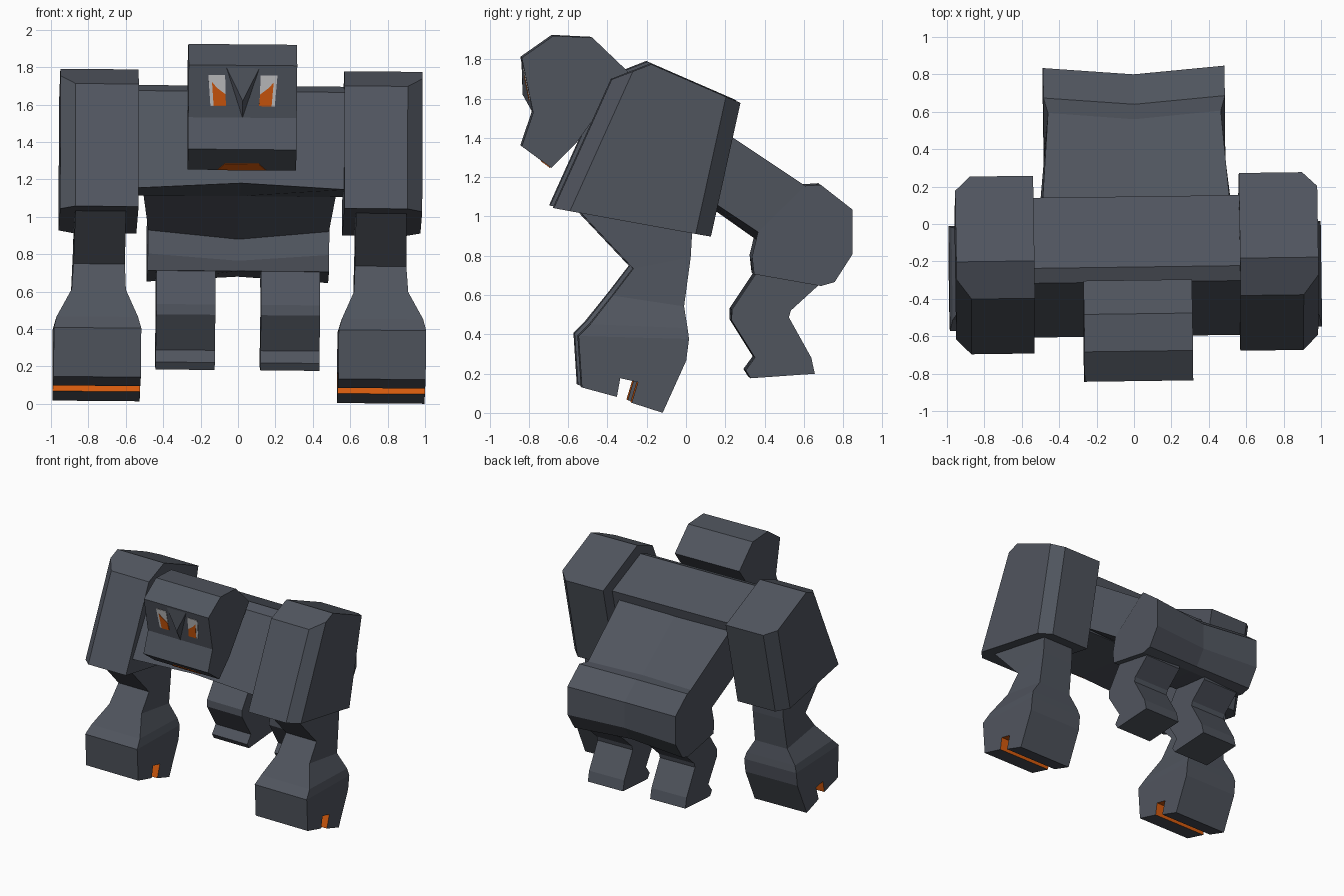
import bpy, bmesh, math
from mathutils import Matrix, Vector

if "Cube" in bpy.data.objects:
    bpy.data.objects.remove(bpy.data.objects["Cube"])

# The whole figure leans and turns by a fraction of a degree
TILT = Matrix.Rotation(0.0133, 4, 'Z') @ Matrix.Rotation(0.0087, 4, 'Y')


def material(name, rgb):
    m = bpy.data.materials.new(name)
    m.diffuse_color = (*rgb, 1)
    m.use_nodes = True
    m.node_tree.nodes["Principled BSDF"].inputs["Base Color"].default_value = m.diffuse_color
    return m


STONE = material("slate_grey", (0.08, 0.09, 0.112))
GLOW = material("ember_orange", (0.68, 0.105, 0.004))
WHITE = material("eye_white", (0.58, 0.58, 0.59))


def finish(name, bm, mats, mirror):
    bmesh.ops.recalc_face_normals(bm, faces=bm.faces)
    me = bpy.data.meshes.new(name)
    bm.to_mesh(me)
    bm.free()
    for m in mats:
        me.materials.append(m)
    ob = bpy.data.objects.new(name, me)
    bpy.context.collection.objects.link(ob)
    ob.matrix_world = TILT
    if mirror:
        ob.modifiers.new("mirror", 'MIRROR').use_mirror_merge = False
    return ob


def loft(name, rings, mats=(STONE,), mirror=False, bevel=(), width=0.08, glow=()):
    """Skin equal-length rings; bevel / recolour sides by profile index."""
    bm = bmesh.new()
    vs = [[bm.verts.new(p) for p in r] for r in rings]
    n = len(rings[0])
    for a, b in zip(vs, vs[1:]):
        for i in range(n):
            j = (i + 1) % n
            f = bm.faces.new((a[i], a[j], b[j], b[i]))
            f.material_index = 1 if i in glow else 0
    bm.faces.new(vs[0])
    bm.faces.new(vs[-1])
    if bevel:
        edges = [bm.edges.get((vs[-1][i], vs[-1][(i + 1) % n])) for i in bevel]
        bmesh.ops.bevel(bm, geom=edges, offset=width, segments=1,
                        profile=0.5, affect='EDGES')
    return finish(name, bm, mats, mirror)


def prism(name, pts, x0, x1, **kw):
    """Extrude a side profile of (y, z) points from x0 to x1."""
    return loft(name, [[(x, y, z) for y, z in pts] for x in (x0, x1)], **kw)


# Head with overhanging brow and jutting jaw
prism("head", [(-0.84, 1.81), (-0.68, 1.922), (-0.48, 1.912), (-0.30, 1.74),
               (-0.56, 1.38), (-0.69, 1.25), (-0.84, 1.36), (-0.782, 1.53)],
      -0.29, 0.29)

# Nose wedge
bm = bmesh.new()
a, b, c, d, e = [bm.verts.new(p) for p in (
    (-0.09, -0.837, 1.80), (0.09, -0.837, 1.80), (0, -0.782, 1.53),
    (0, -0.832, 1.62), (0, -0.75, 1.70))]
for f in ((a, d, b), (a, c, d), (b, d, c), (a, b, e), (b, c, e), (c, a, e)):
    bm.faces.new(f)
finish("nose", bm, (STONE,), False)


# Eyes: plates lying on the sloping face
def on_face(x, z, out):
    return (x, -0.782 - (z - 1.53) * 0.058 / 0.28 - out, z)


def face_plate(name, pts, mat, out):
    loft(name, [[on_face(x, z, o) for x, z in pts] for o in (-0.002, out)],
         mats=(mat,), mirror=True)


face_plate("eye", [(0.095, 1.757), (0.185, 1.757), (0.172, 1.592), (0.09, 1.592)],
           WHITE, 0.004)
face_plate("pupil", [(0.165, 1.72), (0.155, 1.592), (0.088, 1.592), (0.093, 1.655),
                     (0.14, 1.69)], GLOW, 0.007)

# Mouth plate on the underside of the jaw
mouth = [(-0.13, -0.692, 1.2515), (0.13, -0.692, 1.2515), (0.09, -0.737, 1.2845),
         (-0.09, -0.737, 1.2845)]
loft("mouth", [[Vector(p) + Vector((0, -0.59, -0.81)) * o for p in mouth]
               for o in (-0.002, 0.004)], mats=(GLOW,))

# Chest between the shoulders, with a slight raised centre underneath
chest = [(-0.23, 1.70), (0.147, 1.54), (0.05, 1.11), (-0.60, 1.15), (-0.31, 1.67)]
loft("chest", [[(x, y, z + (dz if i == 3 else 0)) for i, (y, z) in enumerate(chest)]
               for x, dz in ((-0.56, 0), (0, 0.03), (0.56, 0))])

# Waist, tapering back to the hips
loft("waist", [
    [(-0.505, 0.06, 1.52), (0, 0.06, 1.515), (0.505, 0.06, 1.52),
     (0.52, 0.02, 1.15), (0, 0.02, 1.12), (-0.52, 0.02, 1.15)],
    [(-0.462, 0.60, 1.16), (0, 0.56, 1.15), (0.462, 0.60, 1.16),
     (0.483, 0.36, 0.925), (0, 0.36, 0.88), (-0.483, 0.36, 0.925)]])

# Hips: same profile at both sides, creased along the middle
hips = [(0.60, 1.16), (0.68, 1.165), (0.84, 1.04), (0.84, 0.81), (0.75, 0.67),
        (0.68, 0.65), (0.34, 0.71), (0.33, 0.80), (0.36, 0.925)]
crease = [(-0.04, -0.01), (-0.04, -0.02), (-0.04, -0.02), (-0.04, 0), (-0.03, 0.02),
          (-0.03, 0.03), (0, 0.0), (0, -0.035), (0, -0.045)]
side = [(0.462 if i == 0 else 0.485, y, z) for i, (y, z) in enumerate(hips)]
loft("hips", [[(-x, y, z) for x, y, z in side],
              [(0, y + dy, z + dz) for (y, z), (dy, dz) in zip(hips, crease)],
              side])

# Shoulder blocks with chamfered outer corners
prism("shoulder", [(-0.39, 1.705), (-0.19, 1.783), (0.265, 1.585), (0.115, 0.905),
                   (-0.685, 1.05)], 0.55, 0.968, mirror=True, bevel=(2, 4))


# Arms: four-sided rings from shoulder to knuckles
def arm_ring(front, back, x0, x1):
    return [(x0, *front), (x1, *front), (x1, *back), (x0, *back)]


loft("arm", [arm_ring((-0.58, 1.06), (0.025, 1.02), 0.615, 0.885),
             arm_ring((-0.28, 0.742), (0.012, 0.80), 0.615, 0.89),
             arm_ring((-0.385, 0.605), (-0.022, 0.55), 0.61, 0.90),
             arm_ring((-0.50, 0.46), (-0.005, 0.44), 0.545, 0.98),
             arm_ring((-0.56, 0.40), (0.002, 0.385), 0.528, 0.995)], mirror=True)

# Fists with a glowing slot across the underside
prism("fist", [(-0.56, 0.40), (-0.543, 0.138), (-0.365, 0.09), (-0.348, 0.185),
               (-0.258, 0.165), (-0.29, 0.06), (-0.132, 0.009), (-0.012, 0.275),
               (0.002, 0.385)], 0.528, 0.995, mirror=True,
      mats=(STONE, GLOW), glow=(2, 3, 4))

# Short bent hind legs
prism("hind_leg", [(0.38, 0.76), (0.335, 0.69), (0.228, 0.53), (0.226, 0.475),
                   (0.345, 0.285), (0.298, 0.22), (0.323, 0.18), (0.65, 0.203),
                   (0.632, 0.285), (0.518, 0.49), (0.528, 0.525), (0.665, 0.65),
                   (0.66, 0.74)], 0.122, 0.438, mirror=True)
